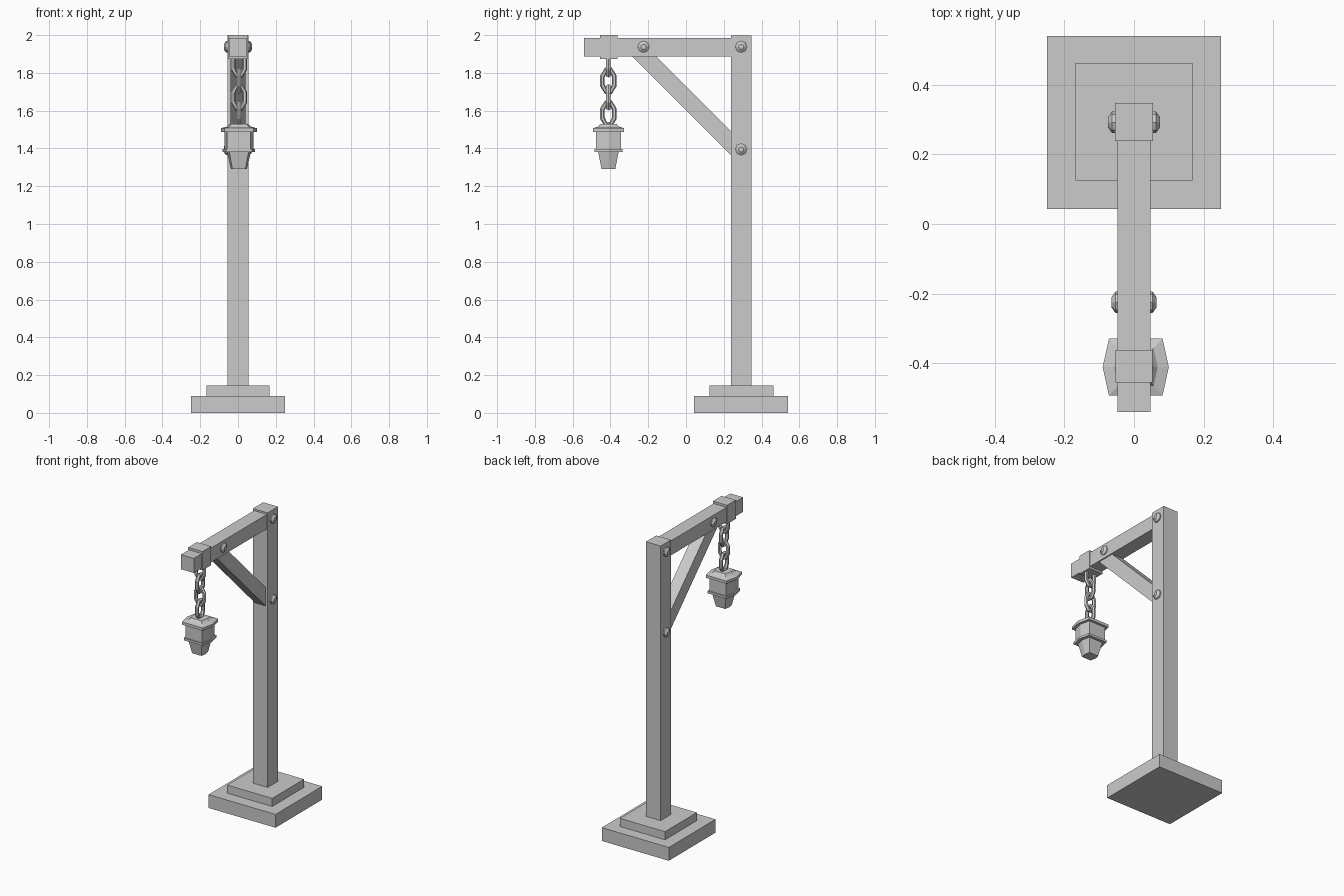
import bpy, bmesh, math
from mathutils import Matrix

if "Cube" in bpy.data.objects:
    bpy.data.objects.remove(bpy.data.objects["Cube"])

gray = bpy.data.materials.new("plain_gray")
gray.use_nodes = True
gray.diffuse_color = (0.6, 0.6, 0.6, 1)
gray.node_tree.nodes["Principled BSDF"].inputs["Base Color"].default_value = (0.6, 0.6, 0.6, 1)


def finish(name, bm):
    bmesh.ops.recalc_face_normals(bm, faces=bm.faces)
    mesh = bpy.data.meshes.new(name)
    bm.to_mesh(mesh)
    bm.free()
    mesh.materials.append(gray)
    obj = bpy.data.objects.new(name, mesh)
    bpy.context.scene.collection.objects.link(obj)
    return obj


def loft(name, rings):
    """Skin a stack of equal-sized point rings and cap both ends."""
    bm = bmesh.new()
    loops = [[bm.verts.new(p) for p in ring] for ring in rings]
    n = len(loops[0])
    for low, high in zip(loops, loops[1:]):
        for i in range(n):
            j = (i + 1) % n
            bm.faces.new((low[i], low[j], high[j], high[i]))
    bm.faces.new(loops[0])
    bm.faces.new(loops[-1])
    return finish(name, bm)


def box(name, half_x, y0, y1, z0, z1):
    outline = [(y0, z0), (y1, z0), (y1, z1), (y0, z1)]
    return loft(name, [[(x, y, z) for y, z in outline] for x in (-half_x, half_x)])


# Stepped base, post, beam and the collar that carries the chain
box("base_slab", 0.25, 0.043, 0.54, 0, 0.09)
box("base_step", 0.168, 0.125, 0.463, 0.09, 0.145)
box("post", 0.055, 0.238, 0.348, 0.14, 1.997)
box("beam", 0.048, -0.54, 0.27, 1.887, 1.985)
box("beam_collar", 0.053, -0.455, -0.362, 1.873, 2.0)

# Diagonal brace
brace = [(0.245, 1.358), (0.245, 1.483), (-0.17, 1.898), (-0.295, 1.898)]
loft("diagonal_brace", [[(x, y, z) for y, z in brace] for x in (-0.04, 0.04)])


# Bolt heads on both sides
def bolt(name, side, surface, y, z):
    profile = [(surface - 0.01, 0.031), (surface + 0.008, 0.031), (surface + 0.02, 0.014)]
    rings = []
    for x, r in profile:
        angles = [math.tau * i / 8 for i in range(8)]
        rings.append([(side * x, y + r * math.cos(a), z + r * math.sin(a)) for a in angles])
    loft(name, rings)


for side, label in ((1, "left"), (-1, "right")):
    bolt("post_top_bolt_" + label, side, 0.055, 0.292, 1.938)
    bolt("post_brace_bolt_" + label, side, 0.055, 0.292, 1.395)
    bolt("beam_bolt_" + label, side, 0.045, -0.225, 1.938)

# Lantern: six-sided stack with bowed left and right sides
CX, CY = 0.005, -0.411
section = [(1, 0), (0.81, 0.86), (-0.81, 0.86), (-1, 0), (-0.81, -0.86), (0.81, -0.86)]


def lantern_part(name, profile):
    loft(name, [[(CX + r * x, CY + r * y, z) for x, y in section] for r, z in profile])


lantern_part("lantern_cap", [(0.095, 1.488), (0.095, 1.507), (0.063, 1.516), (0.05, 1.53)])
lantern_part("lantern_body", [(0.077, 1.39), (0.077, 1.49)])
lantern_part("lantern_rim", [(0.086, 1.382), (0.086, 1.397)])
lantern_part("lantern_tail", [(0.064, 1.385), (0.042, 1.29)])


# Chain of faceted links, alternately turned a quarter
def link(name, z, turned):
    bm = bmesh.new()
    major, minor, wire = 8, 6, 0.013
    grid = []
    for i in range(major):
        a = math.tau * (i + 0.5) / major
        ring = []
        for k in range(minor):
            b = math.tau * k / minor
            u = (0.034 + wire * math.cos(b)) * math.cos(a)
            w = (0.062 + wire * math.cos(b)) * math.sin(a)
            ring.append(bm.verts.new((u, wire * math.sin(b), w)))
        grid.append(ring)
    for i in range(major):
        for k in range(minor):
            i2, k2 = (i + 1) % major, (k + 1) % minor
            bm.faces.new((grid[i][k], grid[i2][k], grid[i2][k2], grid[i][k2]))
    place = Matrix.Translation((CX, CY, z))
    if turned:
        place = place @ Matrix.Rotation(math.pi / 2, 4, "Z")
    bmesh.ops.transform(bm, matrix=place, verts=bm.verts)
    finish(name, bm)


for n in range(4):
    link("chain_link_%d" % (n + 1), 1.845 - 0.087 * n, n % 2 == 1)
